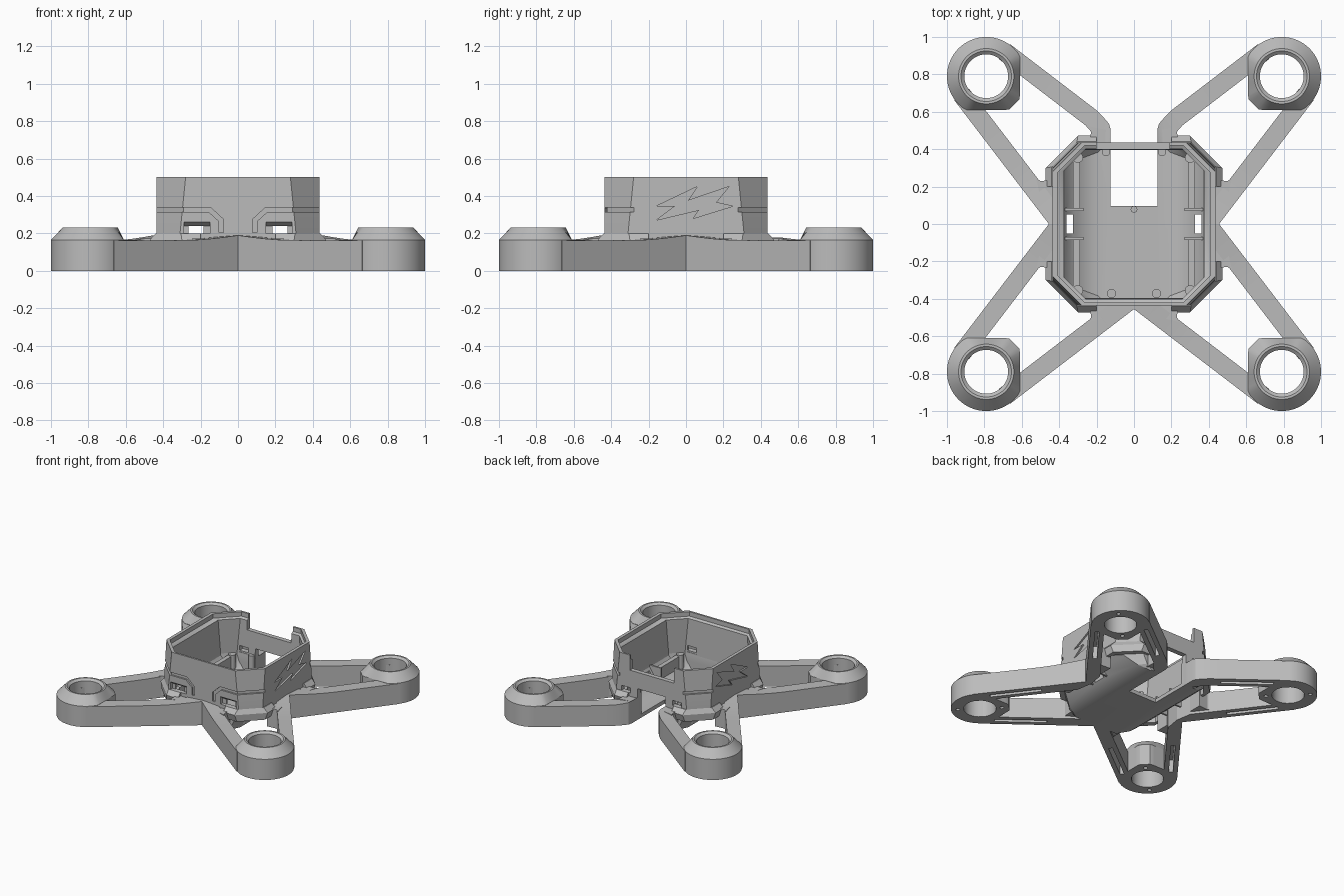
import bpy, bmesh
from math import sin, cos, pi, radians
from mathutils import Vector

cube = bpy.data.objects.get("Cube")
if cube:
    bpy.data.objects.remove(cube, do_unlink=True)

grey = bpy.data.materials.new("matt grey")
grey.use_nodes = True
grey.diffuse_color = (0.5, 0.5, 0.5, 1)
grey.node_tree.nodes["Principled BSDF"].inputs["Base Color"].default_value = (0.5, 0.5, 0.5, 1)


def loft(name, rings, ring_closed=False):
    """Skin equal-length point loops; cap the ends or close into a tube."""
    bm = bmesh.new()
    vs = [[bm.verts.new(p) for p in r] for r in rings]
    n = len(vs[0])
    pairs = list(zip(vs, vs[1:]))
    if ring_closed:
        pairs.append((vs[-1], vs[0]))
    else:
        bm.faces.new(vs[0])
        bm.faces.new(vs[-1])
    for a, b in pairs:
        for i in range(n):
            j = (i + 1) % n
            bm.faces.new((a[i], a[j], b[j], b[i]))
    bmesh.ops.recalc_face_normals(bm, faces=bm.faces)
    me = bpy.data.meshes.new(name)
    bm.to_mesh(me)
    bm.free()
    me.materials.append(grey)
    ob = bpy.data.objects.new(name, me)
    bpy.context.collection.objects.link(ob)
    return ob


def box(name, x0, x1, y0, y1, z0, z1):
    return loft(name, [[(x0, y0, z), (x1, y0, z), (x1, y1, z), (x0, y1, z)] for z in (z0, z1)])


def rod(name, x, y, r, z0, z1, n=24):
    return loft(name, [[(x + r * cos(2 * pi * i / n), y + r * sin(2 * pi * i / n), z)
                        for i in range(n)] for z in (z0, z1)])


def octagon(hx, hy, c, z):
    kx, ky = hx - c, hy - c
    return [(x, y, z) for x, y in ((hx, -ky), (hx, ky), (kx, hy), (-kx, hy),
                                   (-hx, ky), (-hx, -ky), (-kx, -hy), (kx, -hy))]


def cut(ob, *cutters):
    """Subtract cutters, bake the result and remove them."""
    for c in cutters:
        m = ob.modifiers.new("cut", 'BOOLEAN')
        m.operation, m.solver, m.object = 'DIFFERENCE', 'EXACT', c
        dg = bpy.context.evaluated_depsgraph_get()
        me = bpy.data.meshes.new_from_object(ob.evaluated_get(dg))
        ob.modifiers.clear()
        ob.data = me
        bpy.data.objects.remove(c, do_unlink=True)


# Motor mounts: round outside, chamfered block toward the body, bored through
HUB, R, STEPS = 0.79, 0.21, 72


def hub_radius(a):
    c, s = cos(a), sin(a)
    lim = [0.24 if c < 0 and s < 0 else R]
    lim += [0.18 / -v for v in (c, s) if v < -0.01]
    if c + s < -0.01:
        lim.append(0.30 / -(c + s))
    return min(lim)


def hub_ring(sx, sy, radius, z):
    pts = []
    for i in range(STEPS):
        a = 2 * pi * i / STEPS
        r = radius or hub_radius(a)
        pts.append((sx * (HUB + r * cos(a)), sy * (HUB + r * sin(a)), z))
    return pts


# Beam direction (tangent to the mount) and its inward normal
START = Vector((0, 0.455))
DIR, NORM = Vector((0.794, 0.607)), Vector((0.607, -0.794))
WIDTH, LENGTH = 0.1, 0.835


def beam_top(r):
    t = max(0, min(1, (0.74 - r) / 0.29))
    return 0.163 + 0.027 * t * t


def beam(name, place, clipped):
    if clipped:
        stations = [(Vector((0.125, 0.505)), Vector((0.125, 0.40))),
                    (Vector((0.133, 0.535)), Vector((0.135, 0.41))),
                    (Vector((0.160, 0.567)), Vector((0.165, 0.42)))]
        spans = (0.3, 0.4, 0.55, 0.8, 1)
    else:
        stations = [(START, Vector((0, 0.405)))]
        spans = (0.1, 0.2, 0.3, 0.4, 0.55, 0.8, 1)
    for t in spans:
        p = START + DIR * LENGTH * t
        stations.append((p, p + NORM * WIDTH))
    rings = []
    for o, i in stations:
        z = beam_top(o.length)
        rings.append([place(o, 0), place(o, z), place(i, z), place(i, 0)])
    ob = loft(name, rings)
    # Weight-saving slot in the underside
    a = START + DIR * 0.34 + NORM * 0.035
    b = START + DIR * 0.72 + NORM * 0.035
    w = NORM * 0.03
    cut(ob, loft("slot", [[place(p, z) for p in (a, b, b + w, a + w)] for z in (-0.05, 0.1)]))
    # Web filling the corner between beam and body
    web = [Vector(p) for p in ((0.13, 0.42), (0.13, 0.5), (0.21, 0.515),
                               (0.245, 0.525), (0.23, 0.5), (0.235, 0.42))]
    loft(name.replace("beam", "web"), [[place(p, z) for p in web] for z in (0.02, 0.172)])


for sx, xs in ((1, "left"), (-1, "right")):
    for sy, ys in ((1, "back"), (-1, "front")):
        tag = ys + "_" + xs
        hub = loft("motor_mount_" + tag,
                   [hub_ring(sx, sy, r, z) for r, z in
                    ((0, 0), (0, 0.165), (0.148, 0.23), (0.135, 0.23), (0.117, 0.215), (0.117, 0))],
                   True)
        cut(hub, *[rod("screw", sx * (HUB + 0.16 * cos(a)), sy * (HUB + 0.16 * sin(a)),
                       0.015, -0.05, 0.06, 12) for a in (pi / 4, 3 * pi / 4, -pi / 4, 5 * pi / 4)])
        beam("long_beam_" + tag, lambda p, z: (sx * p.x, sy * p.y, z), sy > 0)
        beam("side_beam_" + tag, lambda p, z: (sx * p.y, sy * p.x, z), False)
        # Sloped lug between the two beams under the pod corner
        rings = []
        for z, out, k in ((0.11, 0.455, 0.31), (0.165, 0.472, 0.3), (0.2, 0.44, 0.305)):
            half = [(0.27, 0.43), (0.2, 0.43), (0.2, out), (k, out)]
            rings.append([(sx * x, sy * y, z) for x, y in half + [(y, x) for x, y in half[::-1]]])
        loft("corner_lug_" + tag, rings)

# Hollow hull: flat belly with sides curving up to the pod, rear cable notch
hull = loft("hull", [octagon(*p) for p in
            ((0.2, 0.435, 0.01, 0), (0.29, 0.435, 0.05, 0.035), (0.37, 0.435, 0.1, 0.1),
             (0.435, 0.435, 0.125, 0.165), (0.435, 0.435, 0.125, 0.2),
             (0.375, 0.4, 0.09, 0.2), (0.37, 0.395, 0.085, 0.165), (0.34, 0.395, 0.07, 0.12),
             (0.27, 0.395, 0.04, 0.06), (0.19, 0.395, 0.01, 0.03))])
cut(hull, box("notch", -0.125, 0.125, 0.095, 0.6, -0.1, 0.3))
for s in (1, -1):
    cut(hull, box("slit", *sorted((s * 0.325, s * 0.36)), -0.05, 0.05, -0.1, 0.18),
        rod("screw", s * 0.12, -0.372, 0.022, 0.008, 0.3))

# Eight-sided pod wall with a stepped rim
pod = loft("pod_wall", [octagon(*p) for p in
           ((0.435, 0.435, 0.125, 0.18), (0.435, 0.435, 0.125, 0.2), (0.435, 0.435, 0.155, 0.5),
            (0.41, 0.42, 0.148, 0.5), (0.41, 0.42, 0.148, 0.465),
            (0.375, 0.4, 0.115, 0.455), (0.37, 0.395, 0.085, 0.18))], True)
cut(pod, box("rear_opening", -0.125, 0.125, 0.3, 0.6, 0.1, 0.25),
    box("rear_rim_gap", -0.2, 0.19, 0.3, 0.6, 0.38, 0.6))


def bar(a, b, w, y0, y1):
    """Strip between two x-z points, as a cutter from y0 to y1."""
    a, b = Vector(a), Vector(b)
    d = (b - a).normalized()
    n = Vector((-d.y, d.x)) * w / 2
    a, b = a - d * w * 0.2, b + d * w * 0.2
    return loft("groove", [[(p.x, y, p.y) for p in (a - n, b - n, b + n, a + n)] for y in (y0, y1)])


for s in (1, -1):
    # Through windows with a sloped hood recess on the front
    cut(pod, box("window", *sorted((s * 0.185, s * 0.265)), -0.6, 0.6, 0.19, 0.24))
    hood = [(-0.45, 0.185), (-0.45, 0.272), (-0.41, 0.24), (-0.41, 0.185)]
    cut(pod, loft("hood", [[(s * x, y, z) for y, z in hood] for x in (0.15, 0.29)]))
    # Stepped grooves on the front, and along the slanted corners
    for a, b in (((0.5, 0.325), (0.15, 0.325)), ((0.15, 0.325), (0.09, 0.27)),
                 ((0.09, 0.27), (0.09, 0.21))):
        cut(pod, bar((s * a[0], a[1]), (s * b[0], b[1]), 0.024, -0.46, -0.422))
    for t in (1, -1):
        k = Vector((s, t, 0)).normalized()
        side = Vector((-k.y, k.x, 0)) * 0.12
        near, far = k * 0.505, k * 0.62
        pts = (near - side, near + side, far + side, far - side)
        cut(pod, loft("corner_groove", [[p + Vector((0, 0, z)) for p in pts] for z in (0.313, 0.337)]))
    # Engraved zigzag on each side
    bolt = [(-0.16, 0.345), (0.06, 0.45), (0.01, 0.375), (0.23, 0.45), (0.16, 0.365),
            (0.25, 0.345), (0.04, 0.28), (0.07, 0.325), (-0.16, 0.27), (-0.06, 0.345)]
    cut(pod, loft("bolt", [[(s * x, y, z) for y, z in bolt] for x in (0.422, 0.46)]))

# Interior rails, corner posts, rear clips and floor tab
for s, xs in ((1, "left"), (-1, "right")):
    for t, ys in ((1, "back"), (-1, "front")):
        y0, y1 = sorted((t * 0.07, t * 0.34))
        box("board_rail_" + ys + "_" + xs, *sorted((s * 0.29, s * 0.325)), y0, y1, 0.07, 0.17)
        y0, y1 = sorted((t * 0.07, t * 0.085))
        box("rail_bracket_" + ys + "_" + xs, *sorted((s * 0.27, s * 0.375)), y0, y1, 0.06, 0.18)
        rod("corner_post_" + ys + "_" + xs, s * 0.3, t * 0.355, 0.028, 0.07, 0.18)
    rod("rear_clip_" + xs, s * 0.15, 0.385, 0.022, 0.02, 0.2, 16)
rod("cable_tab", 0, 0.078, 0.018, 0.01, 0.045, 16)

# Crisp edges with smooth round surfaces
bpy.ops.object.select_all(action='DESELECT')
for ob in bpy.context.scene.objects:
    if ob.type == 'MESH' and grey.name in ob.data.materials:
        ob.select_set(True)
        bpy.context.view_layer.objects.active = ob
bpy.ops.object.shade_smooth_by_angle(angle=radians(25))
